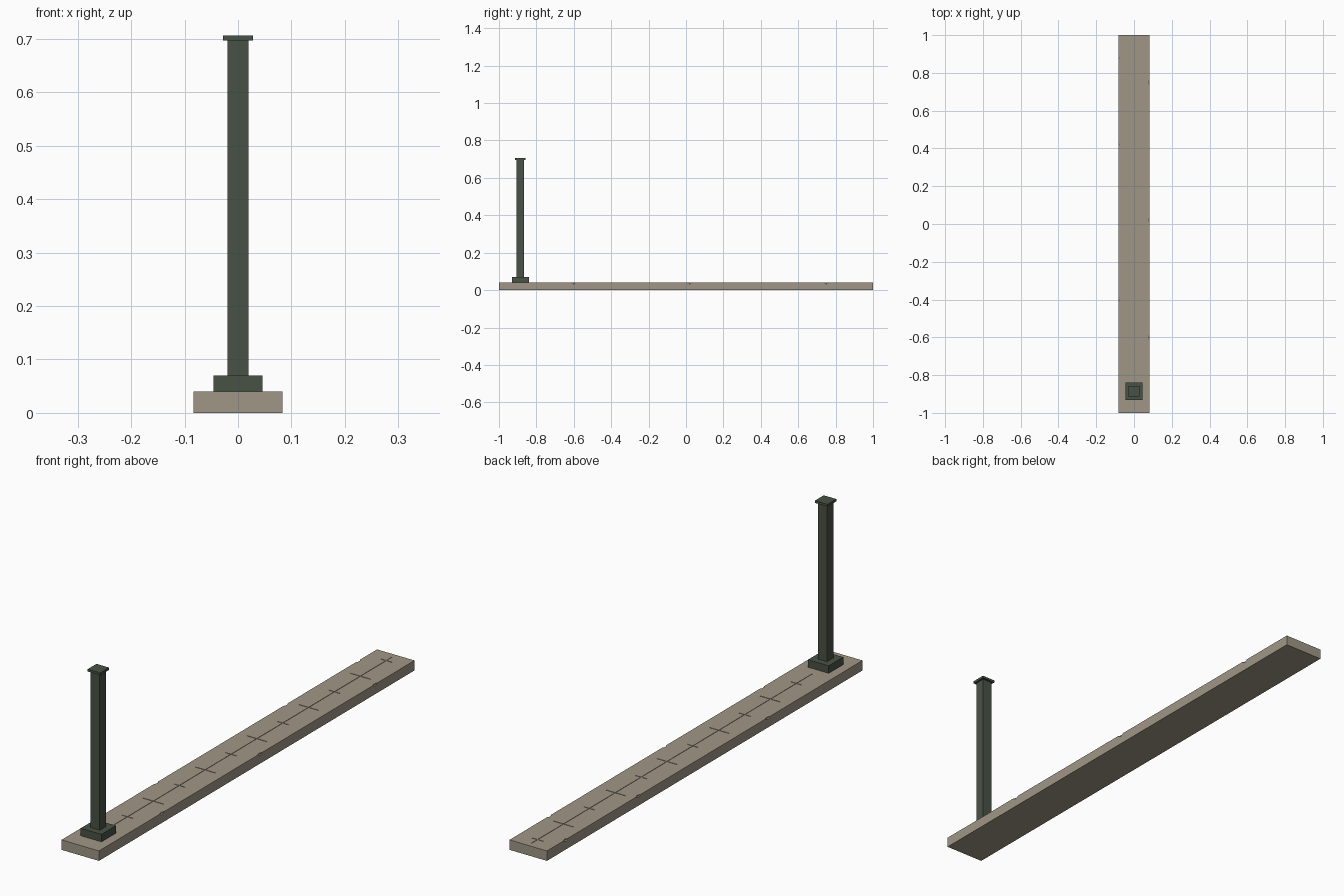
import bpy
import bmesh
from mathutils import Matrix, Vector

default = bpy.data.objects.get("Cube")
if default:
    bpy.data.objects.remove(default, do_unlink=True)


def material(name, rgb):
    mat = bpy.data.materials.new(name)
    mat.use_nodes = True
    colour = (*rgb, 1)
    mat.diffuse_color = colour
    mat.node_tree.nodes["Principled BSDF"].inputs["Base Color"].default_value = colour
    return mat


def add_box(bm, centre, size):
    transform = Matrix.Translation(centre) @ Matrix.Diagonal((*size, 1))
    bmesh.ops.create_cube(bm, size=1, matrix=transform)


def make_object(name, bm, mat):
    mesh = bpy.data.meshes.new(name)
    bm.to_mesh(mesh)
    bm.free()
    mesh.materials.append(mat)
    obj = bpy.data.objects.new(name, mesh)
    bpy.context.collection.objects.link(obj)
    return obj


def box(name, x, y, z0, z1, width, depth, mat):
    bm = bmesh.new()
    add_box(bm, (x, y, (z0 + z1) / 2), (width, depth, z1 - z0))
    return make_object(name, bm, mat)


def cut(target, cutter):
    mod = target.modifiers.new("cut", 'BOOLEAN')
    mod.operation = 'DIFFERENCE'
    mod.solver = 'EXACT'
    mod.use_self = True
    mod.object = cutter
    cutter.hide_render = True
    bpy.context.view_layer.update()
    graph = bpy.context.evaluated_depsgraph_get()
    mesh = bpy.data.meshes.new_from_object(target.evaluated_get(graph))
    target.modifiers.clear()
    target.data = mesh
    bpy.data.objects.remove(cutter, do_unlink=True)


stone = material("warm grey stone", (0.35, 0.31, 0.24))
bronze = material("dark green bronze", (0.066, 0.084, 0.06))

# Long stone slab
HALF = 0.083
TOP = 0.04
slab = box("stone_slab", 0, 0, 0, TOP, HALF * 2, 2, stone)

# Engraved centre line with alternating short and long ticks
GROOVE = 0.003
bm = bmesh.new()
add_box(bm, (0, 0.09, TOP), (GROOVE, 1.78, GROOVE))
for i in range(11):
    length = 0.09 if i % 2 else 0.05
    add_box(bm, (0, 0.94 - 0.164 * i, TOP), (length, GROOVE, GROOVE))
cut(slab, make_object("groove_cutter", bm, stone))

# Small worn chips along the two long edges
bm = bmesh.new()
for side, y in ((-1, 0.88), (-1, 0.42), (-1, -0.4), (1, 0.75), (1, 0.02), (1, -0.6)):
    transform = Matrix.Translation(Vector((side * HALF, y, TOP)))
    transform = transform @ Matrix.Diagonal((0.006, 0.014, 0.008, 1))
    bmesh.ops.create_icosphere(bm, subdivisions=1, radius=1, matrix=transform)
cut(slab, make_object("chip_cutter", bm, stone))

# Square post standing near the front end
POST_Y = -0.885
box("post_base", 0, POST_Y, TOP, 0.07, 0.092, 0.092, bronze)
box("post_shaft", 0, POST_Y, 0.07, 0.697, 0.04, 0.04, bronze)
box("post_cap", 0, POST_Y, 0.697, 0.706, 0.056, 0.056, bronze)
